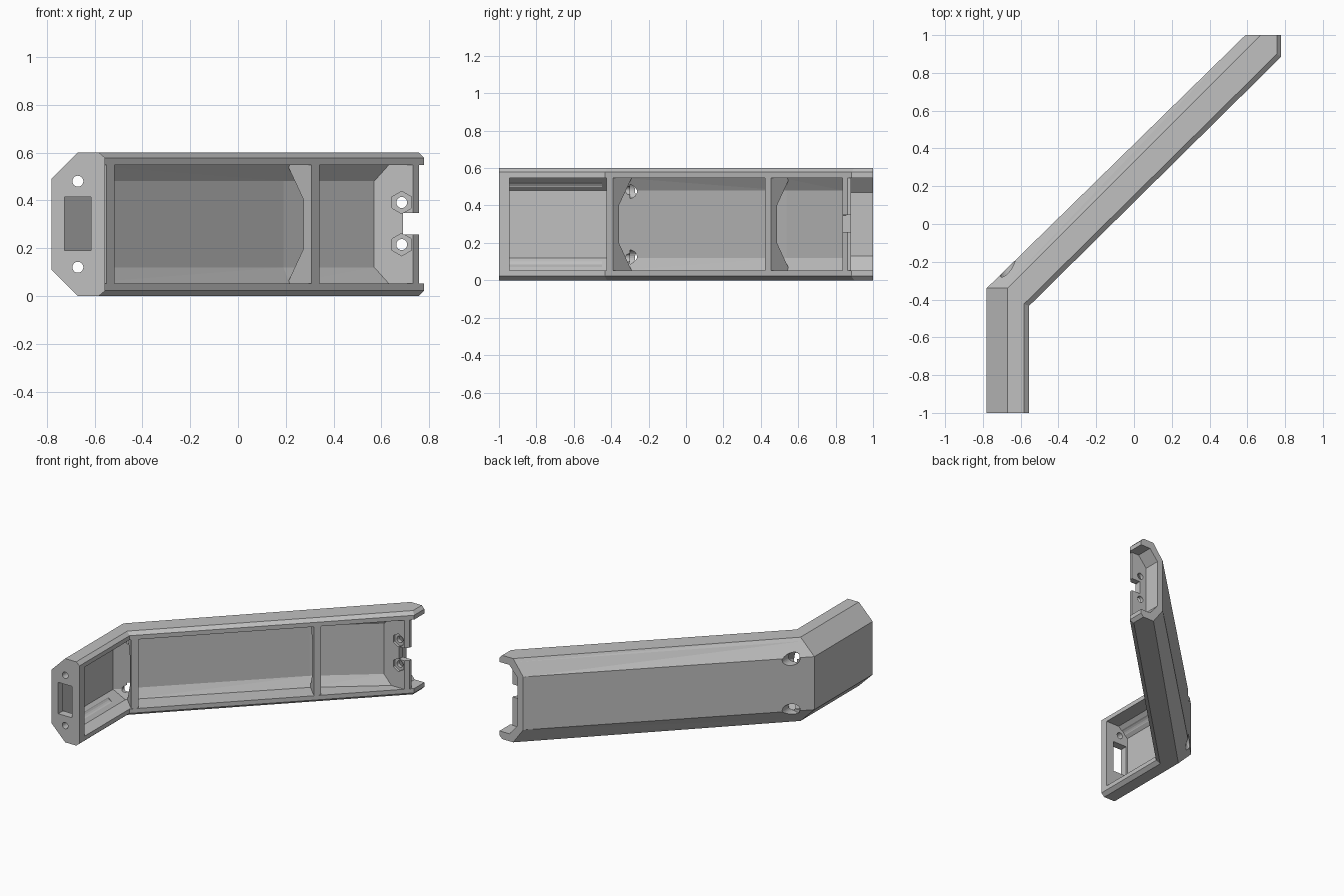
import bpy, bmesh, math
from mathutils import Vector, Matrix

if "Cube" in bpy.data.objects:
    bpy.data.objects.remove(bpy.data.objects["Cube"], do_unlink=True)

# One flat material
grey = bpy.data.materials.new("light grey plastic")
grey.use_nodes = True
GREY = (0.53, 0.53, 0.53, 1)
grey.diffuse_color = GREY
grey.node_tree.nodes["Principled BSDF"].inputs["Base Color"].default_value = GREY


def finish(bm, name):
    """Turn a closed, consistently wound solid into an object facing outward."""
    bm.normal_update()
    bmesh.ops.triangulate(bm, faces=bm.faces[:])
    if bm.calc_volume(signed=True) < 0:
        bmesh.ops.reverse_faces(bm, faces=bm.faces[:])
    mesh = bpy.data.meshes.new(name)
    bm.to_mesh(mesh)
    bm.free()
    mesh.materials.append(grey)
    ob = bpy.data.objects.new(name, mesh)
    bpy.context.scene.collection.objects.link(ob)
    return ob


def loft(name, rings):
    """Closed solid through rings that share a point count."""
    bm = bmesh.new()
    loops = [[bm.verts.new(p) for p in ring] for ring in rings]
    for a, b in zip(loops, loops[1:]):
        for i in range(len(a)):
            j = (i + 1) % len(a)
            bm.faces.new((a[i], a[j], b[j], b[i]))
    bm.faces.new(loops[0][::-1])
    bm.faces.new(loops[-1])
    return finish(bm, name)


def plan_loft(name, layers):
    """Stack plan outlines given as (z, points)."""
    return loft(name, [[(x, y, z) for x, y in pts] for z, pts in layers])


def box(name, x0, x1, y0, y1, z0, z1):
    pts = [(x0, y0), (x1, y0), (x1, y1), (x0, y1)]
    return plan_loft(name, [(z0, pts), (z1, pts)])


def rod(name, x, z, r, y0, y1, sides=24):
    """Cylinder along y."""
    bm = bmesh.new()
    bmesh.ops.create_cone(bm, cap_ends=True, segments=sides, radius1=r, radius2=r,
                          depth=y1 - y0,
                          matrix=Matrix.Translation((x, (y0 + y1) / 2, z))
                          @ Matrix.Rotation(math.pi / 2, 4, 'X'))
    return finish(bm, name)


def combine(target, tool, operation):
    """Boolean the tool into the target and remove the tool."""
    mod = target.modifiers.new("combine", 'BOOLEAN')
    mod.operation = operation
    mod.solver = 'EXACT'
    mod.object = tool
    tool.hide_render = True
    bpy.context.view_layer.update()
    dg = bpy.context.evaluated_depsgraph_get()
    mesh = bpy.data.meshes.new_from_object(target.evaluated_get(dg))
    target.modifiers.clear()
    if mesh.polygons:
        target.data = mesh
    bpy.data.objects.remove(tool, do_unlink=True)


# Bent bar: plan outline changes with height to form the chamfers
HEIGHT = 0.6
edge_front = [(-0.582, -1), (-0.582, -0.423), (0.757, 0.9), (0.757, 1)]
mid_front = [(-0.556, -1), (-0.556, -0.434), (0.778, 0.884), (0.778, 1)]
edge_back = [(0.67, 1), (-0.67, -0.34), (-0.67, -1)]
mid_back = [(0.59, 1), (-0.78, -0.34), (-0.78, -1)]
lip_back = [tuple(Vector(a).lerp(Vector(b), 0.2)) for a, b in zip(edge_back, mid_back)]
lower = [(0, edge_front + edge_back), (0.022, mid_front + lip_back),
         (0.11, mid_front + mid_back)]
upper = [(HEIGHT - z, pts) for z, pts in reversed(lower)]
body = plan_loft("angled_tray", lower + upper)

# Hollow interior, open on the inner side of the bend
mouth = [(-0.5, -0.945), (-0.5, -0.5), (0.8, 0.7), (0.8, 0.838)]
shallow = mouth + [(0.63, 0.838), (0.215, 0.512), (-0.66, -0.333), (-0.66, -0.945)]
deep = mouth + [(0.57, 0.838), (0.19, 0.536), (-0.735, -0.365), (-0.735, -0.945)]
combine(body, plan_loft("cavity", [(0.053, shallow), (0.12, deep),
                                   (0.48, deep), (0.547, shallow)]), 'DIFFERENCE')

# Cross ribs with corner gussets and a cable passage behind
section = [(0.003, 0.04), (0.145, 0.04), (0.145, 0.052), (0.048, 0.2),
           (0.048, 0.4), (0.145, 0.548), (0.145, 0.56), (0.003, 0.56)]
along = Vector((1, 1, 0)).normalized()
inward = Vector((-1, 1, 0)).normalized()
for x, y in ((-0.548, -0.426), (0.309, 0.419)):
    rings = [[Vector((x, y, z)) + inward * d + along * s for d, z in section]
             for s in (0, 0.047)]
    combine(body, loft("cross_rib", rings), 'UNION')

# End pocket behind the mounting plate
tall = [(0.70, 0.882), (0.9, 0.882), (0.9, 1.1), (0.70, 1.1)]
back = [(0.635, 0.882), (0.9, 0.882), (0.9, 1.1), (0.635, 1.1)]
combine(body, plan_loft("end_pocket", [(0.053, tall), (0.13, back),
                                       (0.47, back), (0.547, tall)]), 'DIFFERENCE')
cuts = [
    box("plate_trim", 0.757, 0.9, 0.78, 0.95, 0.053, 0.547),
    box("plate_notch", 0.69, 0.9, 0.78, 0.95, 0.257, 0.348),
    box("front_window", -0.725, -0.615, -1.1, -0.9, 0.19, 0.415),
]

# Screw holes, counterbores, channels and nut recesses, mirrored in height
for side in (-1, 1):
    z = 0.3 + side * 0.18
    cuts.append(rod("screw_channel", -0.67, z, 0.048, -0.945, -0.45))
    cuts.append(rod("screw_hole", -0.67, z, 0.023, -1.1, 0.1))
    cuts.append(rod("counterbore", -0.67, z, 0.042, -0.3, 0.1))
    z = 0.303 + side * 0.088
    cuts.append(rod("plate_hole", 0.685, z, 0.023, 0.78, 0.95))
    cuts.append(rod("nut_recess", 0.685, z, 0.047, 0.78, 0.855, 6))
for cut in cuts:
    combine(body, cut, 'DIFFERENCE')
